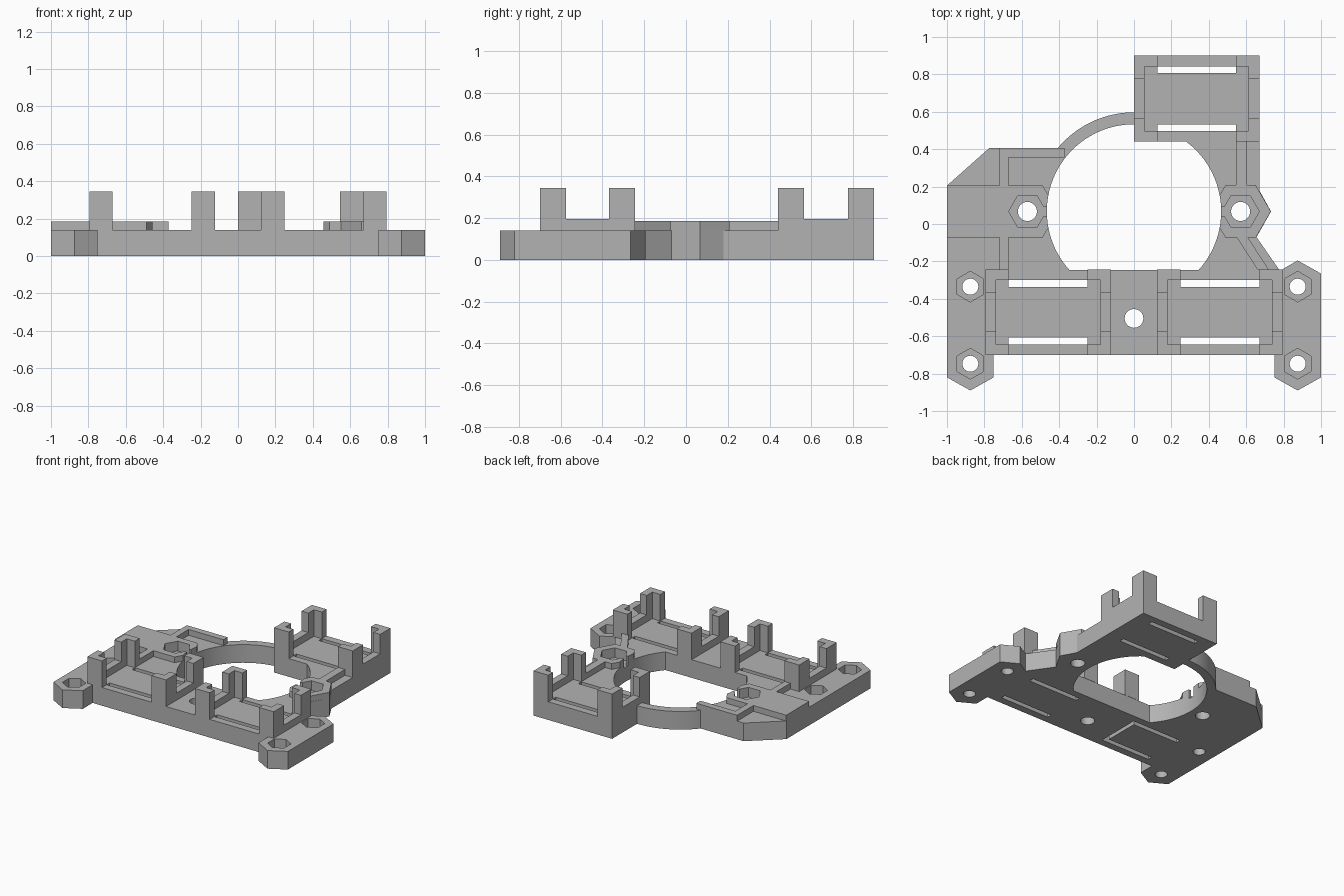
import bpy, bmesh, math

cube = bpy.data.objects.get("Cube")
if cube:
    bpy.data.objects.remove(cube, do_unlink=True)

grey = bpy.data.materials.new("matte_grey")
grey.use_nodes = True
colour = (0.45, 0.45, 0.45, 1)
grey.diffuse_color = colour
grey.node_tree.nodes["Principled BSDF"].inputs["Base Color"].default_value = colour

BASE, RAISED, WALL, POST = 0.14, 0.185, 0.195, 0.345
CY, R_IN, R_OUT = 0.067, 0.466, 0.53   # round opening


def prism(name, pts, z0, z1):
    bm = bmesh.new()
    face = bm.faces.new([bm.verts.new((x, y, z0)) for x, y in pts])
    top = bmesh.ops.extrude_face_region(bm, geom=[face])["geom"]
    bmesh.ops.translate(bm, vec=(0, 0, z1 - z0),
                        verts=[v for v in top if isinstance(v, bmesh.types.BMVert)])
    bmesh.ops.recalc_face_normals(bm, faces=bm.faces)
    mesh = bpy.data.meshes.new(name)
    bm.to_mesh(mesh)
    bm.free()
    mesh.materials.append(grey)
    ob = bpy.data.objects.new(name, mesh)
    bpy.context.collection.objects.link(ob)
    return ob


def rect(x0, x1, y0, y1):
    return [(x0, y0), (x1, y0), (x1, y1), (x0, y1)]


def arc(cx, cy, r, a0, a1, n):
    return [(cx + r * math.cos(a0 + (a1 - a0) * i / n),
             cy + r * math.sin(a0 + (a1 - a0) * i / n)) for i in range(n + 1)]


def ngon(cx, cy, r, n, turn=0.0):
    return arc(cx, cy, r, turn, turn + math.tau, n)[:-1]


# Plate outline, running counter-clockwise from the front right foot
half_foot = [(0.75, -0.7), (0.75, -0.82), (0.875, -0.89), (1, -0.82)]
outline = half_foot + [(1, -0.265), (0.875, -0.195), (0.78, -0.25), (0.655, -0.07),
                       (0.733, CY), (0.67, 0.18), (0.67, 0.9), (0, 0.9)]
outline += arc(0, CY, R_OUT, math.pi / 2, math.pi - math.asin(0.338 / R_OUT), 20)
outline += [(-0.775, 0.405), (-1, 0.205)] + [(-x, y) for x, y in reversed(half_foot)]
plate = prism("base_plate", outline, 0, BASE)

# Raised hexagonal bosses, the left one running out to the plate edge
hexagon = ngon(0.57, CY, 0.162, 6)
right_boss = prism("right_boss", hexagon, BASE, RAISED)
left_boss = prism("left_boss", [(-1, 0.207), (-1, -0.073), (-0.489, -0.073),
                                (-0.408, CY), (-0.489, 0.207)], BASE, RAISED)

# Round opening, with a flat front and a corner filled by the rear cradle
low = math.asin((-0.245 - CY) / R_IN)
high = math.asin((0.44 - CY) / R_IN)
opening = arc(0, CY, R_IN, low, high, 28) + [(0, 0.44)]
opening += arc(0, CY, R_IN, math.pi / 2, math.pi - low, 44)
cutters = [prism("opening_cutter", opening, -0.1, 1)]

# Screw holes and nut pockets
for s in (-1, 1):
    for y in (-0.335, -0.747):
        cutters.append(prism("foot_hole_cutter", ngon(s * 0.875, y, 0.043, 24), -0.1, 1))
        cutters.append(prism("foot_nut_cutter", ngon(s * 0.875, y, 0.082, 6, math.pi / 2), 0.07, 1))
    cutters.append(prism("boss_hole_cutter", ngon(s * 0.57, CY, 0.051, 24), -0.1, 1))
    cutters.append(prism("boss_nut_cutter", ngon(s * 0.57, CY, 0.1, 6), 0.11, 1))
    ends = sorted((s * 0.43, s * 0.56))
    cutters.append(prism("boss_notch_cutter", rect(*ends, CY - 0.025, CY + 0.025), 0.11, 1))
cutters.append(prism("centre_hole_cutter", ngon(0, -0.505, 0.05, 32), -0.1, 1))
cutters.append(prism("underside_groove_cutter", rect(-0.28, -0.25, -0.62, -0.32), -0.1, 0.03))


# Cradles: low end walls, four L-shaped corner posts and two strap slots
def cradle(name, x0, x1, y0, y1):
    t, leg = 0.057, 0.125
    for x, end in ((x0, "left"), (x1 - t, "right")):
        prism(f"{name}_{end}_wall", rect(x, x + t, y0 + leg, y1 - leg), BASE, WALL)
    for cx, sx in ((x0, 1), (x1, -1)):
        for cy, sy in ((y0, 1), (y1, -1)):
            shape = [(0, 0), (leg, 0), (leg, t), (t, t), (t, leg), (0, leg)]
            prism(f"{name}_corner_post", [(cx + sx * a, cy + sy * b) for a, b in shape],
                  BASE, POST)
    for y in (y0 + t, y1 - t - 0.036):
        cutters.append(prism(f"{name}_slot_cutter",
                             rect(x0 + leg, x1 - leg, y, y + 0.036), -0.1, 1))


cradle("front_right_cradle", -0.795, -0.123, -0.7, -0.243)
cradle("front_left_cradle", 0.123, 0.795, -0.7, -0.243)
cradle("rear_cradle", 0, 0.67, 0.44, 0.9)

# Raised guide strips
prism("rear_corner_strip", [(-0.72, 0.207), (-0.67, 0.207), (-0.67, 0.355),
                            (-0.372, 0.355), (-0.372, 0.405), (-0.72, 0.405)], BASE, RAISED)
prism("front_side_strip", rect(-0.72, -0.67, -0.243, -0.073), BASE, RAISED)
prism("rear_side_strip", rect(0.545, 0.605, 0.207, 0.44), BASE, RAISED)
prism("diagonal_strip", [(0.55, -0.073), (0.61, -0.073), (0.72, -0.243), (0.66, -0.243)],
      BASE, RAISED)

# Cut the holes, then smooth only the round surfaces
for ob in (plate, left_boss, right_boss):
    for cutter in cutters:
        mod = ob.modifiers.new("cut", "BOOLEAN")
        mod.operation = "DIFFERENCE"
        mod.solver = "EXACT"
        mod.object = cutter
    bpy.context.view_layer.update()
    result = bpy.data.meshes.new_from_object(ob.evaluated_get(bpy.context.evaluated_depsgraph_get()))
    ob.modifiers.clear()
    ob.data = result
    bpy.ops.object.select_all(action="DESELECT")
    ob.select_set(True)
    bpy.context.view_layer.objects.active = ob
    bpy.ops.object.shade_smooth_by_angle(angle=math.radians(25))

for cutter in cutters:
    bpy.data.objects.remove(cutter, do_unlink=True)
